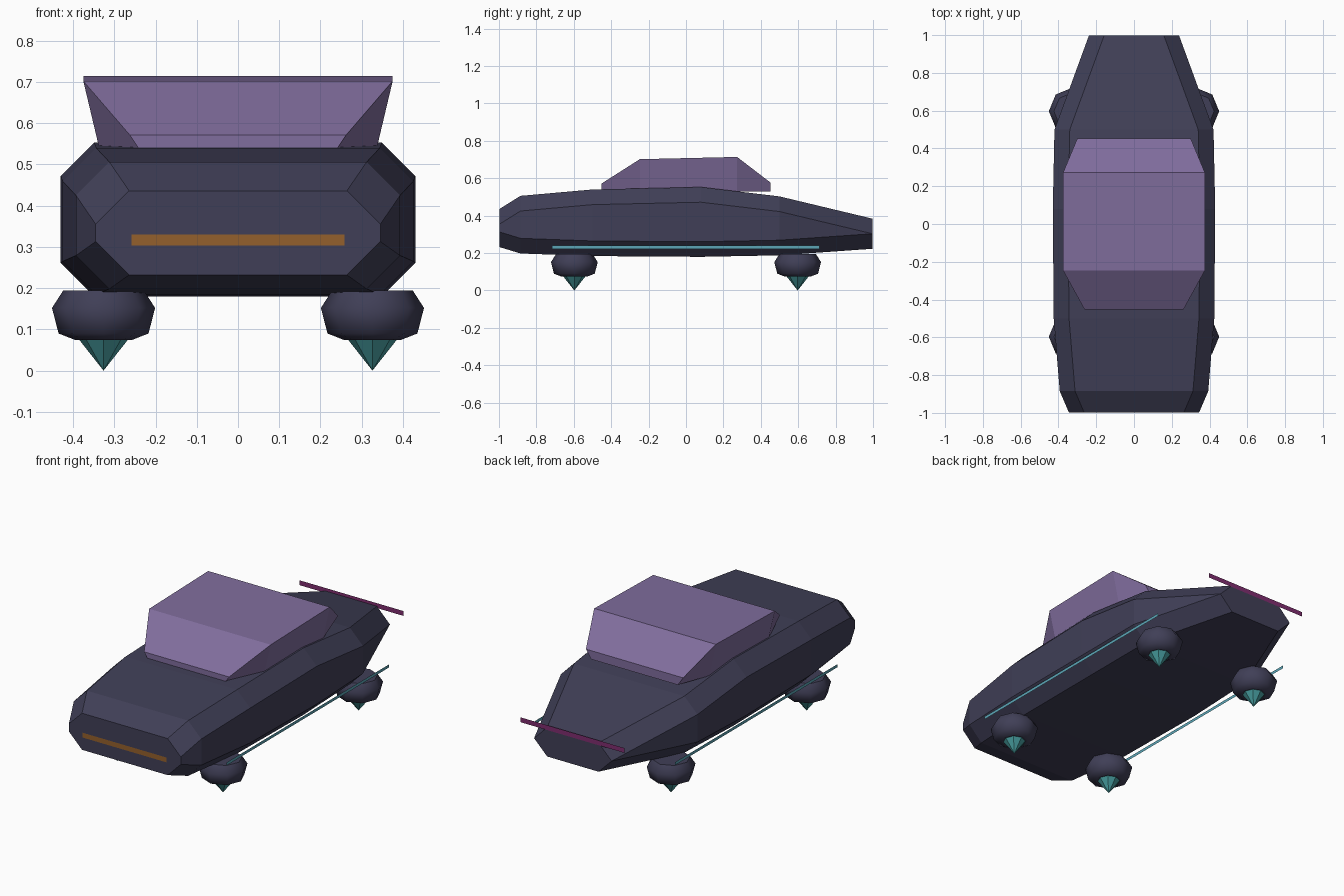
import bpy, bmesh, math

if "Cube" in bpy.data.objects:
    bpy.data.objects.remove(bpy.data.objects["Cube"])


def srgb(r, g, b):
    return tuple(((c / 255 + 0.055) / 1.055) ** 2.4 for c in (r, g, b)) + (1.0,)


def material(name, rgb):
    m = bpy.data.materials.new(name)
    m.diffuse_color = srgb(*rgb)
    m.use_nodes = True
    m.node_tree.nodes["Principled BSDF"].inputs["Base Color"].default_value = m.diffuse_color
    return m


BODY = material("dark slate", (64, 63, 87))
GLASS = material("purple glass", (128, 109, 157))
TEAL = material("teal jet", (72, 158, 160))
CYAN = material("cyan glow", (92, 165, 182))
ORANGE = material("amber light", (148, 96, 44))
MAGENTA = material("magenta light", (128, 46, 112))


def finish(bm, name, mat):
    bmesh.ops.remove_doubles(bm, verts=bm.verts, dist=0.0005)
    bmesh.ops.recalc_face_normals(bm, faces=bm.faces)
    mesh = bpy.data.meshes.new(name)
    bm.to_mesh(mesh)
    bm.free()
    mesh.materials.append(mat)
    obj = bpy.data.objects.new(name, mesh)
    bpy.context.collection.objects.link(obj)
    return obj


def loft(name, rings, mat):
    """Skin a series of equal-length point rings and cap both ends."""
    bm = bmesh.new()
    loops = [[bm.verts.new(p) for p in ring] for ring in rings]
    for a, b in zip(loops, loops[1:]):
        for i in range(len(a)):
            j = (i + 1) % len(a)
            bm.faces.new((a[i], a[j], b[j], b[i]))
    bm.faces.new(loops[0])
    bm.faces.new(loops[-1])
    return finish(bm, name, mat)


def plate(name, corners, mat):
    """A flat light strip made of one face."""
    bm = bmesh.new()
    bm.faces.new([bm.verts.new(c) for c in corners])
    return finish(bm, name, mat)


# Hull: chamfered box sections from nose to tail (y, half width, bottom, top)
def octagon(y, w, z0, z1, c=0.081):
    c = min(c, (z1 - z0) / 2)
    right = [(w - c, z0), (w, z0 + c), (w, z1 - c), (w - c, z1)]
    return [(x, y, z) for x, z in right] + [(-x, y, z) for x, z in reversed(right)]


hull = [(-0.997, 0.345, 0.232, 0.436), (-0.885, 0.393, 0.198, 0.506),
        (-0.5, 0.425, 0.184, 0.54), (0.08, 0.43, 0.18, 0.553),
        (0.5, 0.421, 0.188, 0.503), (0.997, 0.239, 0.223, 0.384)]
loft("hull", [octagon(*s) for s in hull], BODY)

# Cabin: sections flaring outward toward the roof (y, half width, top)
cabin = [(-0.453, 0.262, 0.571), (-0.247, 0.375, 0.702),
         (0.273, 0.375, 0.714), (0.453, 0.30, 0.576)]
loft("cabin", [[(-w * 0.89, y, 0.528), (w * 0.89, y, 0.528), (w, y, z), (-w, y, z)]
               for y, w, z in cabin], GLASS)


# Hover pods with pointed jets at the four corners
def circle(cx, cy, r, z, n=8):
    return [(cx + r * math.cos(2 * math.pi * i / n),
             cy + r * math.sin(2 * math.pi * i / n), z) for i in range(n)]


pod_profile = [(0.098, 0.194), (0.125, 0.152), (0.109, 0.09), (0.068, 0.074)]
for side, sx in (("right", 1), ("left", -1)):
    for end, sy in (("front", -1), ("rear", 1)):
        cx, cy = 0.326 * sx, 0.597 * sy
        pod = loft(f"{end}_{side}_pod",
                   [circle(cx, cy, r, z) for r, z in pod_profile], BODY)
        for p in pod.data.polygons:
            p.use_smooth = len(p.vertices) == 4
        loft(f"{end}_{side}_jet",
             [circle(cx, cy, 0.06, 0.076), circle(cx, cy, 0.0001, 0.0)], TEAL)

    # Side light strip
    x = 0.431 * sx
    ys = (-0.717, 0.713) if sx > 0 else (0.713, -0.717)
    plate(f"{side}_side_strip", [(x, ys[0], 0.223), (x, ys[1], 0.223),
                                 (x, ys[1], 0.24), (x, ys[0], 0.24)], CYAN)

# Front and rear light bars
plate("front_light", [(-0.258, -1, 0.303), (0.258, -1, 0.303),
                      (0.258, -1, 0.33), (-0.258, -1, 0.33)], ORANGE)
plate("rear_light", [(0.322, 1, 0.372), (-0.322, 1, 0.372),
                     (-0.322, 1, 0.399), (0.322, 1, 0.399)], MAGENTA)
